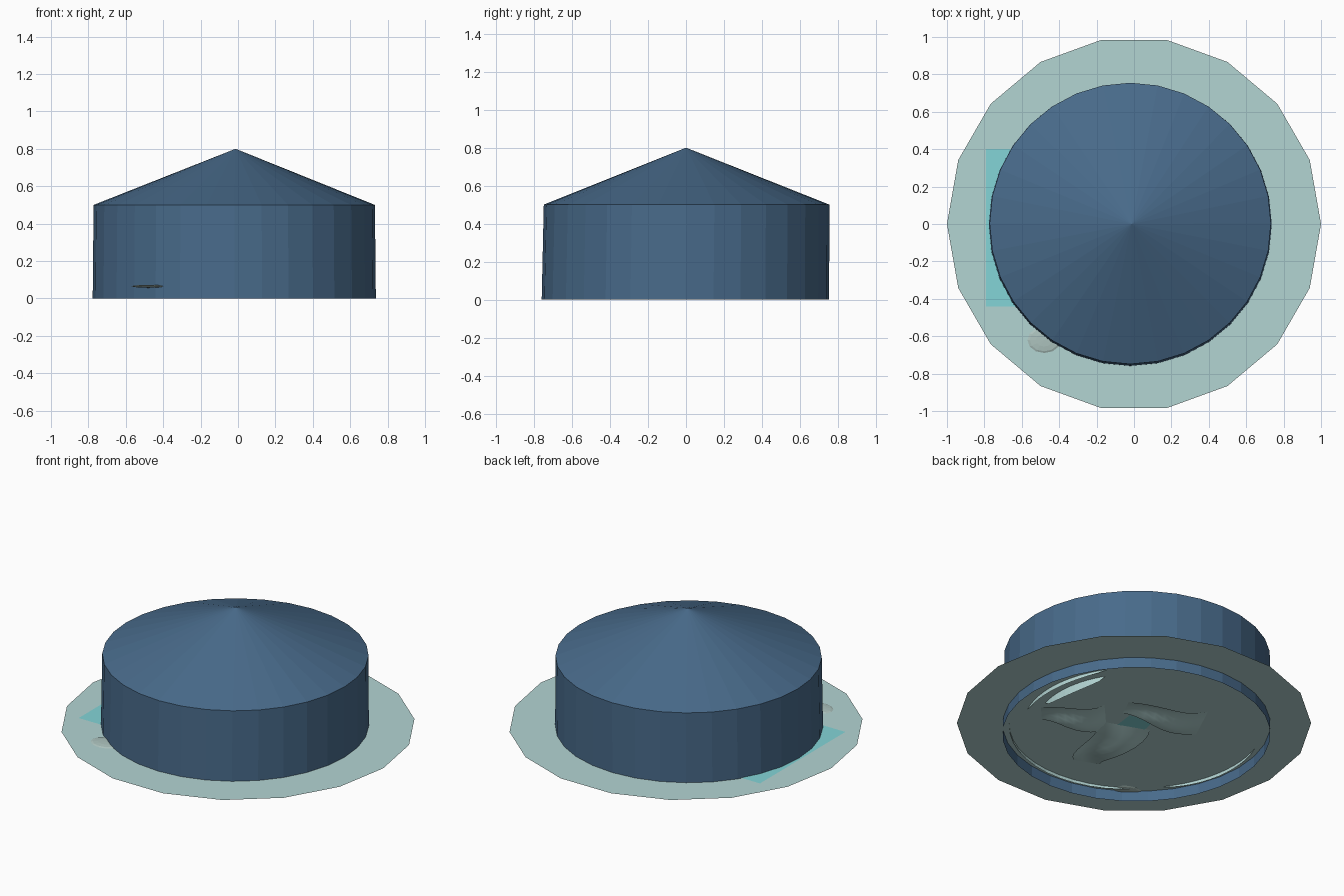
import bpy, bmesh, math
from mathutils import Vector

cube = bpy.data.objects.get("Cube")
if cube:
    bpy.data.objects.remove(cube, do_unlink=True)


def material(name, rgb):
    m = bpy.data.materials.new(name)
    m.use_nodes = True
    m.diffuse_color = (*rgb, 1)
    bsdf = m.node_tree.nodes["Principled BSDF"]
    bsdf.inputs["Base Color"].default_value = (*rgb, 1)
    bsdf.inputs["Roughness"].default_value = 0.8
    return m


canvas_blue = material("canvas_blue", (0.065, 0.145, 0.255))
pale_teal = material("pale_teal", (0.45, 0.66, 0.65))
bright_teal = material("bright_teal", (0.23, 0.66, 0.68))
pale_grey = material("pale_grey", (0.42, 0.55, 0.52))

GROUND = 0.065


def finish(name, bm, mat):
    mesh = bpy.data.meshes.new(name)
    bm.to_mesh(mesh)
    bm.free()
    mesh.materials.append(mat)
    obj = bpy.data.objects.new(name, mesh)
    bpy.context.collection.objects.link(obj)
    return obj


def ring(bm, count, radius, z, cx=0, cy=0):
    step = math.tau / count
    return [bm.verts.new((cx + radius * math.cos(i * step),
                          cy + radius * math.sin(i * step), z)) for i in range(count)]


# Round wall, open underneath, and its conical roof
SIDES = 32
bm = bmesh.new()
low = ring(bm, SIDES, 0.757, 0, -0.02, -0.003)
high = ring(bm, SIDES, 0.752, 0.5, -0.02, 0.003)
for i in range(SIDES):
    j = (i + 1) % SIDES
    bm.faces.new((low[i], low[j], high[j], high[i]))
finish("tent_wall", bm, canvas_blue)

bm = bmesh.new()
eave = ring(bm, SIDES, 0.752, 0.5, -0.02, 0.003)
tip = bm.verts.new((-0.013, 0, 0.8))
for i in range(SIDES):
    bm.faces.new((eave[i], eave[(i + 1) % SIDES], tip))
finish("tent_roof", bm, canvas_blue)

# Flat many-sided ground sheet
bm = bmesh.new()
bm.faces.new(ring(bm, 18, 1.0, GROUND))
finish("ground_sheet", bm, pale_teal)

# Rectangular mat showing beside the wall
bm = bmesh.new()
corners = [(-0.79, -0.44), (0, -0.44), (0, 0.4), (-0.79, 0.4)]
bm.faces.new([bm.verts.new((x, y, GROUND + 0.003)) for x, y in corners])
finish("floor_mat", bm, bright_teal)


# Rumpled cloth pieces hanging under the ground sheet
def fold(name, x, y, length, width, turn, depth):
    bm = bmesh.new()
    bmesh.ops.create_grid(bm, x_segments=8, y_segments=6, size=0.5)
    for v in bm.verts:
        u, w = v.co.x, v.co.y
        sag = math.cos(math.pi * u) * (0.6 + 0.4 * math.sin(5 * w + 4 * u))
        px = u * length
        py = w * width * (0.7 + 0.5 * u) + 0.05 * math.sin(5 * u)
        v.co = Vector((x + px * math.cos(turn) - py * math.sin(turn),
                       y + px * math.sin(turn) + py * math.cos(turn),
                       GROUND - 0.003 - depth * sag))
    obj = finish(name, bm, pale_teal)
    for p in obj.data.polygons:
        p.use_smooth = True


fold("cloth_fold_side", 0.32, -0.15, 0.36, 0.3, 2.4, 0.04)
fold("cloth_fold_front", -0.02, -0.28, 0.46, 0.34, 1.2, 0.05)
fold("cloth_fold_back", -0.07, 0.18, 0.46, 0.28, 2.7, 0.04)

# Small patch of the mat colour under the centre
bm = bmesh.new()
patch = [(-0.1, -0.06), (0.06, -0.1), (0.08, 0.06), (-0.07, 0.08)]
bm.faces.new([bm.verts.new((x, y, GROUND - 0.004)) for x, y in patch])
finish("under_patch", bm, bright_teal)


# Narrow curved skirts under the sheet
def skirt(name, radius, start, end, height):
    bm = bmesh.new()
    count = 12
    pairs = []
    for i in range(count + 1):
        a = math.radians(start + (end - start) * i / count)
        drop = height * math.sin(math.pi * i / count) ** 0.5
        x, y = radius * math.cos(a) - 0.02, radius * math.sin(a)
        pairs.append((bm.verts.new((x, y, GROUND)),
                      bm.verts.new((x, y, GROUND - drop - 0.001))))
    for (a, b), (c, d) in zip(pairs, pairs[1:]):
        bm.faces.new((a, b, d, c))
    finish(name, bm, pale_teal)


skirt("skirt_outer_side", 0.64, -25, 35, 0.025)
skirt("skirt_inner_side", 0.57, -15, 32, 0.05)
skirt("skirt_front", 0.72, -131, -39, 0.02)
skirt("skirt_far_side", 0.72, -198, -142, 0.02)

# Low stone at the front of the wall
bm = bmesh.new()
bmesh.ops.create_uvsphere(bm, u_segments=12, v_segments=6, radius=1)
for v in bm.verts:
    v.co = Vector((-0.48 + 0.09 * v.co.x, -0.62 + 0.07 * v.co.y, GROUND + 0.008 * v.co.z))
finish("ground_stone", bm, pale_grey)
